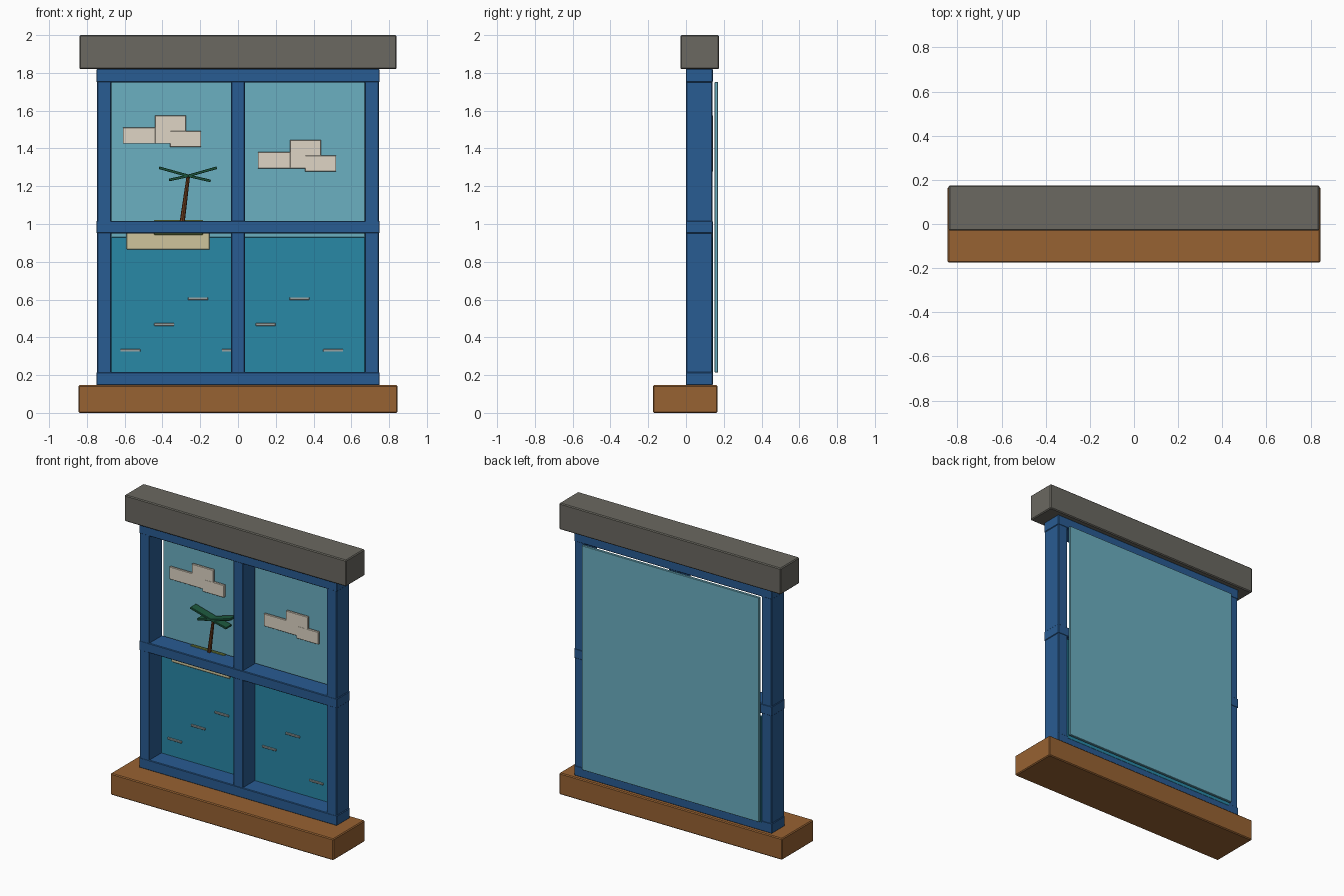
import bpy
from math import atan2, hypot
from mathutils import Vector

if "Cube" in bpy.data.objects:
    bpy.data.objects.remove(bpy.data.objects["Cube"])


def material(name, r, g, b):
    m = bpy.data.materials.new(name)
    m.diffuse_color = [(c / 255) ** 2.2 for c in (r, g, b)] + [1]
    m.use_nodes = True
    m.node_tree.nodes["Principled BSDF"].inputs["Base Color"].default_value = m.diffuse_color
    return m


STONE = material("stone", 106, 104, 97)
WOOD = material("wood", 150, 98, 53)
BLUE = material("blue_paint", 45, 92, 145)
SKY = material("sky_blue", 107, 174, 192)
SEA = material("sea_blue", 45, 135, 165)
CLOUD = material("cloud_white", 222, 212, 195)
FOAM = material("foam", 150, 160, 160)
SAND = material("sand", 206, 196, 155)
GRASS = material("grass", 105, 120, 60)
TRUNK = material("trunk_brown", 110, 65, 35)
LEAF = material("leaf_green", 35, 90, 65)


def box(name, x, y, z, mat, bevel=0.004, tilt=0):
    """Box from (min, max) ranges, with a small chamfer."""
    bpy.ops.mesh.primitive_cube_add(
        size=1, location=[sum(r) / 2 for r in (x, y, z)], rotation=(0, tilt, 0))
    o = bpy.context.object
    o.name = name
    o.scale = [r[1] - r[0] for r in (x, y, z)]
    bpy.ops.object.transform_apply(location=False, rotation=False, scale=True)
    o.data.materials.append(mat)
    if bevel:
        b = o.modifiers.new("bevel", 'BEVEL')
        b.width, b.segments = bevel, 1
    return o


# Lintel and sill
box("lintel", (-.84, .84), (-.03, .175), (1.82, 2), STONE, .006)
box("sill", (-.845, .845), (-.175, .167), (0, .147), WOOD, .006)

# Frame: stiles, mullion and rails
for side, cx in (("left", -.709), ("right", .709)):
    box(side + "_stile", (cx - .037, cx + .037), (0, .14), (.146, 1.82), BLUE)
box("mullion", (-.036, .036), (.001, .139), (.146, 1.82), BLUE)
for name, z in (("bottom", (.146, .216)), ("middle", (.95, 1.017)), ("top", (1.75, 1.821))):
    box(name + "_rail", (-.75, .75), (-.001, .142), z, BLUE)

# Backdrop panels
box("sky_panel", (-.672, .672), (.152, .17), (.215, 1.752), SKY, .002)
box("sea_panel", (-.672, .672), (.131, .143), (.2, .93), SEA, .002)

# Blocky clouds
for n, (dx, dz) in enumerate(((0, 0), (.715, -.13))):
    for k, (x0, x1, z0, z1, y0) in enumerate(((-.61, -.35, 1.425, 1.51, .127),
                                              (-.44, -.275, 1.425, 1.575, .1265),
                                              (-.36, -.195, 1.408, 1.493, .126))):
        box(f"cloud_{n}_{k}", (x0 + dx, x1 + dx), (y0, .143),
            (z0 + dz, z1 + dz), CLOUD, .002)

# Wave dashes
for i in range(7):
    x, z = -.57 + .179 * i, .331 + .137 * (i % 3)
    box(f"wave_{i}", (x - .053, x + .053), (.124, .134), (z - .007, z + .007), FOAM, .002)

# Island
box("sand_bank", (-.59, -.15), (.121, .142), (.865, .965), SAND, .003)
box("grass_mound", (-.445, -.185), (.115, .14), (.942, 1.02), GRASS, .003)

# Palm trunk
base, top = Vector((-.298, .11, .99)), Vector((-.263, .11, 1.255))
bpy.ops.mesh.primitive_cone_add(vertices=8, radius1=.014, radius2=.009,
                                depth=(top - base).length, location=(base + top) / 2)
trunk = bpy.context.object
trunk.name = "palm_trunk"
trunk.rotation_euler = (top - base).to_track_quat('Z', 'Y').to_euler()
trunk.data.materials.append(TRUNK)

# Palm fronds
for i, (tx, tz) in enumerate(((-.418, 1.298), (-.112, 1.298), (-.365, 1.233), (-.145, 1.228))):
    dx, dz = tx - top.x, tz - top.z
    cx, cz, half = top.x + dx / 2, top.z + dz / 2, hypot(dx, dz) / 2
    box(f"palm_frond_{i}", (cx - half, cx + half), (.078, .138), (cz - .007, cz + .007),
        LEAF, .002, -atan2(dz, dx))
